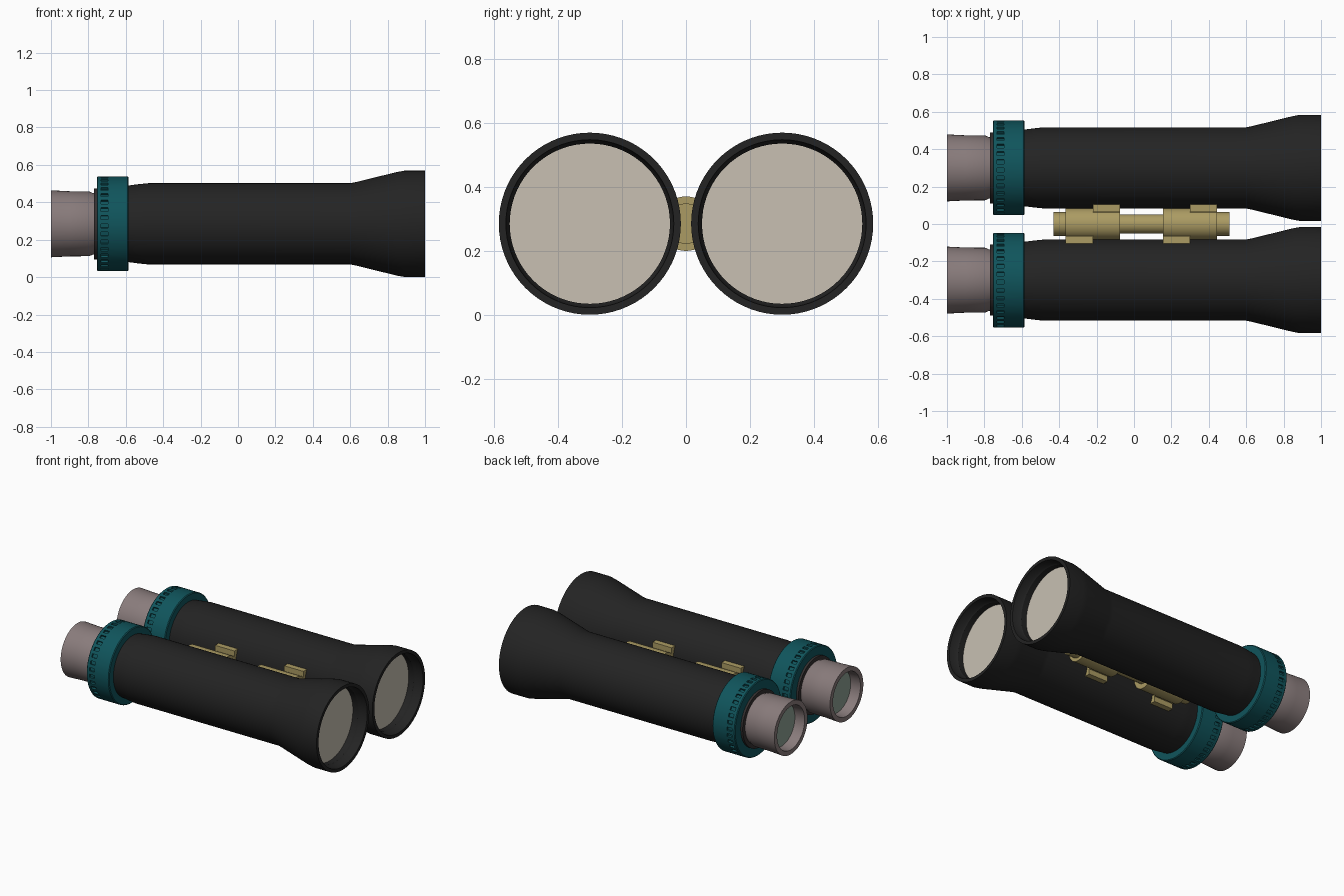
import bpy, bmesh, math
from mathutils import Matrix

if "Cube" in bpy.data.objects:
    bpy.data.objects.remove(bpy.data.objects["Cube"])

AXIS_Z = 0.285     # height of all the tube axes
TUBE_Y = 0.30      # sideways offset of each tube


def material(name, rgb):
    m = bpy.data.materials.new(name)
    m.diffuse_color = (*rgb, 1)
    m.use_nodes = True
    m.node_tree.nodes["Principled BSDF"].inputs["Base Color"].default_value = m.diffuse_color
    return m


BLACK = material("black_rubber", (0.017, 0.017, 0.017))
TEAL = material("teal", (0.005, 0.09, 0.107))
MAUVE = material("mauve_grey", (0.25, 0.2, 0.2))
COLLAR = material("dark_brown_grey", (0.035, 0.03, 0.03))
BRASS = material("brass", (0.41, 0.33, 0.125))
CREAM = material("cream_glass", (0.58, 0.53, 0.45))
GREEN = material("pale_green_glass", (0.27, 0.36, 0.3))


def finish(bm, name, mat, loc):
    bmesh.ops.recalc_face_normals(bm, faces=bm.faces)
    me = bpy.data.meshes.new(name)
    bm.to_mesh(me)
    bm.free()
    me.materials.append(mat)
    ob = bpy.data.objects.new(name, me)
    ob.location = loc
    bpy.context.collection.objects.link(ob)
    bpy.ops.object.select_all(action='DESELECT')
    ob.select_set(True)
    bpy.context.view_layer.objects.active = ob
    bpy.ops.object.shade_smooth_by_angle(angle=math.radians(30))
    return ob


def lathe(name, profile, mat, y=0, segs=72, closed=False, notch=None):
    """Spin (x, radius) points round the x axis; notch = (x0, x1, depth)."""
    bm = bmesh.new()
    pts = profile + profile[:1] if closed else profile
    verts = [bm.verts.new((x, 0, r)) for x, r in pts]
    edges = [bm.edges.new(pair) for pair in zip(verts, verts[1:])]
    bmesh.ops.spin(bm, geom=verts + edges, cent=(0, 0, 0), axis=(1, 0, 0),
                   angle=math.tau, steps=segs, use_merge=False)
    bmesh.ops.remove_doubles(bm, verts=bm.verts, dist=1e-4)
    if notch:
        # sink every other face of one band to make grip slots
        x0, x1, depth = notch
        bm.normal_update()
        band = []
        for f in bm.faces:
            c = f.calc_center_median()
            if x0 < c.x < x1 and math.hypot(c.y, c.z) > 0.24:
                step = math.floor(math.atan2(c.z, c.y) / math.tau * segs)
                if step % 2 == 0:
                    band.append(f)
        for f in bmesh.ops.extrude_discrete_faces(bm, faces=band)["faces"]:
            for v in f.verts:
                k = 1 - depth / math.hypot(v.co.y, v.co.z)
                v.co.y *= k
                v.co.z *= k
    return finish(bm, name, mat, (0, y, AXIS_Z))


def box(name, x0, x1, y0, y1, half_z, mat):
    bm = bmesh.new()
    bmesh.ops.create_cube(bm, size=1, matrix=Matrix.Diagonal(
        (x1 - x0, abs(y1 - y0), 2 * half_z, 1)))
    return finish(bm, name, mat, ((x0 + x1) / 2, (y0 + y1) / 2, AXIS_Z))


for side, s in (("left", 1), ("right", -1)):
    y = s * TUBE_Y
    # barrel with flared, hollow front hood
    lathe(side + "_barrel",
          [(-0.62, 0), (-0.62, 0.203), (-0.585, 0.205), (-0.53, 0.212), (-0.48, 0.217),
           (0.60, 0.217), (0.63, 0.223), (0.85, 0.277), (0.89, 0.284), (1.0, 0.284),
           (1.0, 0.262), (0.95, 0.257), (0.94, 0.25), (0.89, 0.25), (0.89, 0)], BLACK, y)
    lathe(side + "_front_lens", [(0.88, 0.25), (0.90, 0.25), (0.90, 0)], CREAM, y)
    # notched focus ring
    lathe(side + "_focus_ring",
          [(-0.755, 0.17), (-0.755, 0.248), (-0.75, 0.253), (-0.732, 0.253),
           (-0.695, 0.253), (-0.59, 0.253), (-0.585, 0.248), (-0.585, 0.19)],
          TEAL, y, closed=True, notch=(-0.731, -0.696, 0.012))
    lathe(side + "_collar",
          [(-0.74, 0.15), (-0.74, 0.19), (-0.77, 0.19), (-0.77, 0.15)],
          COLLAR, y, closed=True)
    # hollow eyepiece and its lens
    lathe(side + "_eyepiece",
          [(-0.74, 0.164), (-0.775, 0.164), (-0.795, 0.173), (-0.90, 0.174),
           (-1.0, 0.179), (-1.0, 0.148), (-0.92, 0.142), (-0.74, 0.142)],
          MAUVE, y, closed=True)
    lathe(side + "_eye_lens", [(-0.90, 0.143), (-0.93, 0.143), (-0.93, 0)], GREEN, y)

# central hinge: stepped rod with two thick knuckles
lathe("hinge",
      [(-0.43, 0), (-0.43, 0.063), (-0.365, 0.063), (-0.365, 0.085), (-0.075, 0.085),
       (-0.075, 0.052), (0.155, 0.052), (0.155, 0.085), (0.445, 0.085),
       (0.445, 0.063), (0.51, 0.063), (0.51, 0)], BRASS, segs=40)

# lugs joining each knuckle to the two barrels, staggered along the hinge
for where, x in (("rear", -0.365), ("front", 0.155)):
    box(where + "_right_lug_core", x, x + 0.145, -0.12, 0, 0.06, BRASS)
    box(where + "_right_lug", x, x + 0.145, -0.125, -0.068, 0.096, BRASS)
    box(where + "_left_lug_core", x + 0.145, x + 0.29, 0, 0.12, 0.06, BRASS)
    box(where + "_left_lug", x + 0.145, x + 0.29, 0.068, 0.125, 0.096, BRASS)
